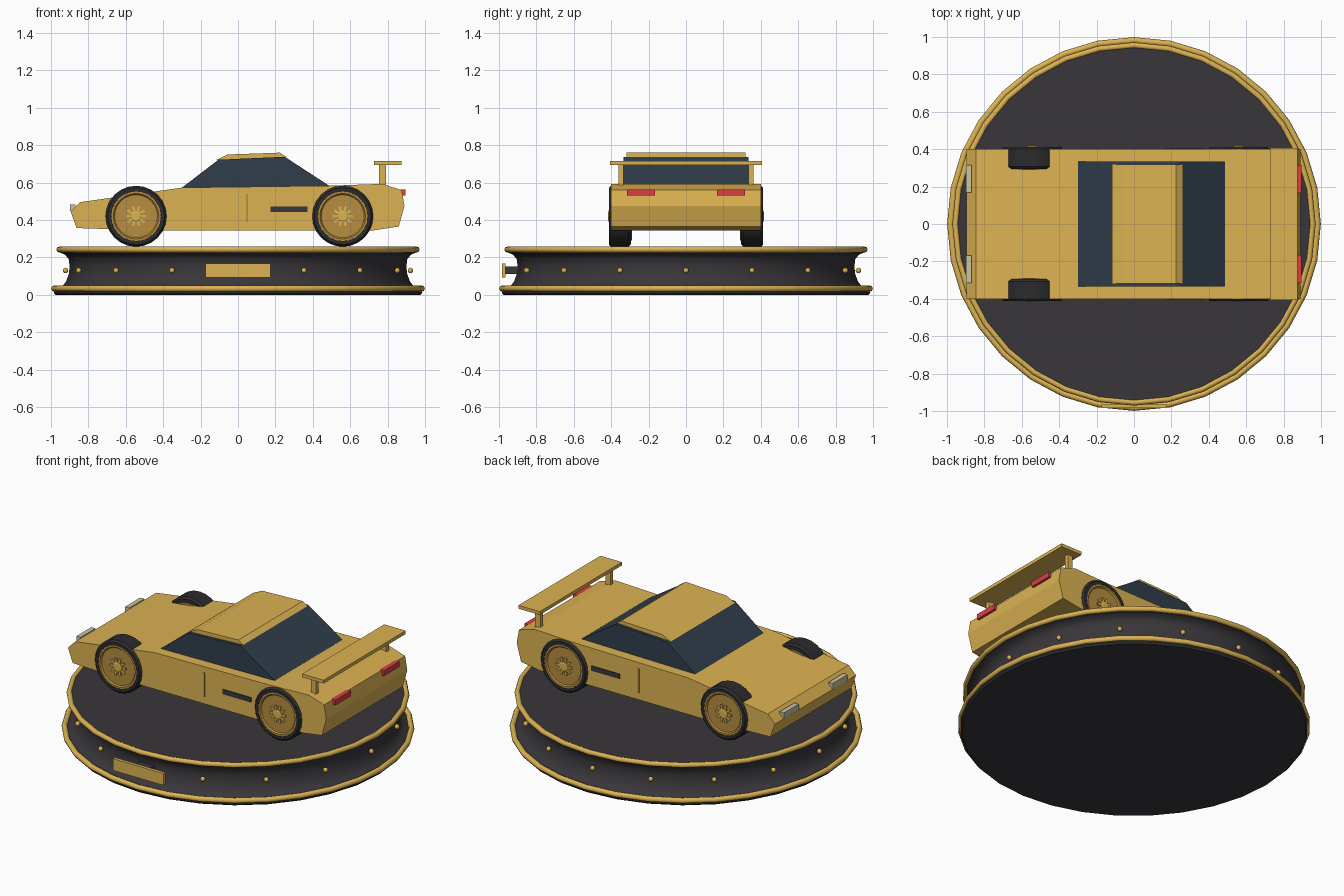
import bpy, bmesh
from math import pi, sin, cos, radians
from mathutils import Matrix, Vector

if "Cube" in bpy.data.objects:
    bpy.data.objects.remove(bpy.data.objects["Cube"])


def mat(name, r, g, b):
    m = bpy.data.materials.new(name)
    m.diffuse_color = (r, g, b, 1)
    m.use_nodes = True
    m.node_tree.nodes["Principled BSDF"].inputs["Base Color"].default_value = m.diffuse_color
    return m


GOLD = mat("gold", 0.72, 0.45, 0.085)
BRONZE = mat("bronze", 0.47, 0.27, 0.05)
DARK = mat("charcoal", 0.04, 0.037, 0.042)
RUBBER = mat("rubber", 0.025, 0.024, 0.027)
GLASS = mat("glass", 0.03, 0.048, 0.07)
RED = mat("red", 0.7, 0.05, 0.06)
LAMP = mat("lamp", 0.6, 0.55, 0.36)


def finish(name, bm, material, smooth=None):
    bmesh.ops.recalc_face_normals(bm, faces=bm.faces)
    me = bpy.data.meshes.new(name)
    bm.to_mesh(me)
    bm.free()
    ob = bpy.data.objects.new(name, me)
    bpy.context.collection.objects.link(ob)
    me.materials.append(material)
    if smooth:
        bpy.ops.object.select_all(action='DESELECT')
        ob.select_set(True)
        bpy.context.view_layer.objects.active = ob
        bpy.ops.object.shade_smooth_by_angle(angle=radians(smooth))
    return ob


def box(name, x0, x1, y0, y1, z0, z1, material):
    bm = bmesh.new()
    size = Matrix.Diagonal((x1 - x0, y1 - y0, z1 - z0, 1))
    mid = Matrix.Translation(((x0 + x1) / 2, (y0 + y1) / 2, (z0 + z1) / 2))
    bmesh.ops.create_cube(bm, size=1, matrix=mid @ size)
    return finish(name, bm, material)


def extrude_side(name, outline, half, material):
    """Side outline in x, z stretched across the car's width."""
    bm = bmesh.new()
    rows = [[bm.verts.new((x, y, z)) for x, z in outline] for y in (-half, half)]
    bm.faces.new(rows[0])
    bm.faces.new(rows[1])
    n = len(outline)
    for i in range(n):
        j = (i + 1) % n
        bm.faces.new((rows[0][i], rows[0][j], rows[1][j], rows[1][i]))
    return finish(name, bm, material)


def lathe(name, profile, sides, material, matrix=Matrix(), loop=False, smooth=None):
    """Turn (radius, height) points round z; caps the ends unless looped."""
    bm = bmesh.new()
    rings = [[bm.verts.new(matrix @ Vector((r * cos(2 * pi * i / sides),
                                            r * sin(2 * pi * i / sides), h)))
              for i in range(sides)] for r, h in profile]
    pairs = list(zip(rings, rings[1:]))
    if loop:
        pairs.append((rings[-1], rings[0]))
    else:
        bm.faces.new(rings[0])
        bm.faces.new(rings[-1])
    for a, b in pairs:
        for i in range(sides):
            j = (i + 1) % sides
            bm.faces.new((a[i], a[j], b[j], b[i]))
    return finish(name, bm, material, smooth)


def trim_ring(name, radius, z, thick):
    section = [(radius + thick * cos(k * pi / 4), z + thick * sin(k * pi / 4))
               for k in range(8)]
    lathe(name, section, 32, GOLD, loop=True, smooth=50)


# Display stand
lathe("stand", [(0.975, 0), (0.985, 0.01), (0.985, 0.03), (0.94, 0.045), (0.92, 0.07),
                (0.905, 0.11), (0.9, 0.15), (0.905, 0.19), (0.925, 0.215), (0.95, 0.225),
                (0.955, 0.25), (0.94, 0.25)], 32, DARK, smooth=35)
trim_ring("lower_trim_ring", 0.982, 0.033, 0.017)
trim_ring("upper_trim_ring", 0.955, 0.242, 0.016)

# Rivets round the stand, leaving the plaque position free
for k in range(16):
    if k == 12:
        continue
    a = k * pi / 8
    bm = bmesh.new()
    bmesh.ops.create_uvsphere(bm, u_segments=10, v_segments=6, radius=0.015,
                              matrix=Matrix.Translation((0.925 * cos(a), 0.925 * sin(a), 0.13)))
    bmesh.ops.translate(bm, verts=bm.verts, vec=(-0.003 * cos(a), -0.003 * sin(a), 0))
    finish("rivet", bm, GOLD, 60)
box("plaque", -0.175, 0.175, -0.985, -0.965, 0.093, 0.167, GOLD)
box("plaque_mount", -0.05, 0.05, -0.966, -0.89, 0.11, 0.15, DARK)

# Body, cabin glass and roof
extrude_side("body", [(-0.895, 0.445), (-0.863, 0.357), (-0.52, 0.345), (0.73, 0.345),
                      (0.86, 0.365), (0.89, 0.475), (0.875, 0.56), (0.77, 0.593),
                      (0.49, 0.583), (-0.30, 0.573), (-0.39, 0.56), (-0.845, 0.495)],
             0.4, GOLD)
extrude_side("cabin_glass", [(-0.31, 0.565), (0.5, 0.575), (0.25, 0.738), (-0.105, 0.722)],
             0.335, GLASS)
extrude_side("roof", [(-0.118, 0.72), (-0.055, 0.75), (0.225, 0.76), (0.258, 0.738),
                      (0.235, 0.734)], 0.318, GOLD)

# Rear wing
box("wing_blade", 0.727, 0.875, -0.405, 0.405, 0.695, 0.716, GOLD)

for s in (-1, 1):
    def pair(name, x0, x1, y0, y1, z0, z1, m):
        box(name, x0, x1, min(s * y0, s * y1), max(s * y0, s * y1), z0, z1, m)

    # Mirrored fittings
    pair("wing_post", 0.755, 0.79, 0.335, 0.36, 0.58, 0.70, GOLD)
    pair("tail_light", 0.86, 0.895, 0.165, 0.315, 0.53, 0.563, RED)
    pair("headlight", -0.897, -0.868, 0.168, 0.315, 0.447, 0.483, LAMP)
    pair("side_vent", 0.175, 0.372, 0.38, 0.405, 0.442, 0.472, DARK)
    pair("door_seam", 0.043, 0.053, 0.38, 0.404, 0.39, 0.54, BRONZE)

    # Wheels: axis along y, outer face pointing away from the car
    for label, x in (("front", -0.545), ("rear", 0.56)):
        m = Matrix.Translation((x, 0, 0.42)) @ Matrix.Rotation(-s * pi / 2, 4, 'X')
        lathe(label + "_tyre", [(0.13, 0.295), (0.152, 0.295), (0.163, 0.307), (0.163, 0.4),
                                (0.152, 0.413), (0.133, 0.413), (0.13, 0.395)],
              24, RUBBER, m, smooth=30)
        lathe(label + "_rim", [(0.13, 0.29), (0.133, 0.411), (0.122, 0.411), (0.115, 0.403)],
              24, BRONZE, m, smooth=30)
        lathe(label + "_hub", [(0.03, 0.4), (0.03, 0.413), (0.022, 0.416)], 12, GOLD, m)
        for k in range(10):
            bm = bmesh.new()
            spoke = (m @ Matrix.Rotation(k * pi / 5, 4, 'Z')
                     @ Matrix.Translation((0.038, 0, 0.405))
                     @ Matrix.Diagonal((0.034, 0.014, 0.012, 1)))
            bmesh.ops.create_cube(bm, size=1, matrix=spoke)
            finish(label + "_spoke", bm, GOLD)
